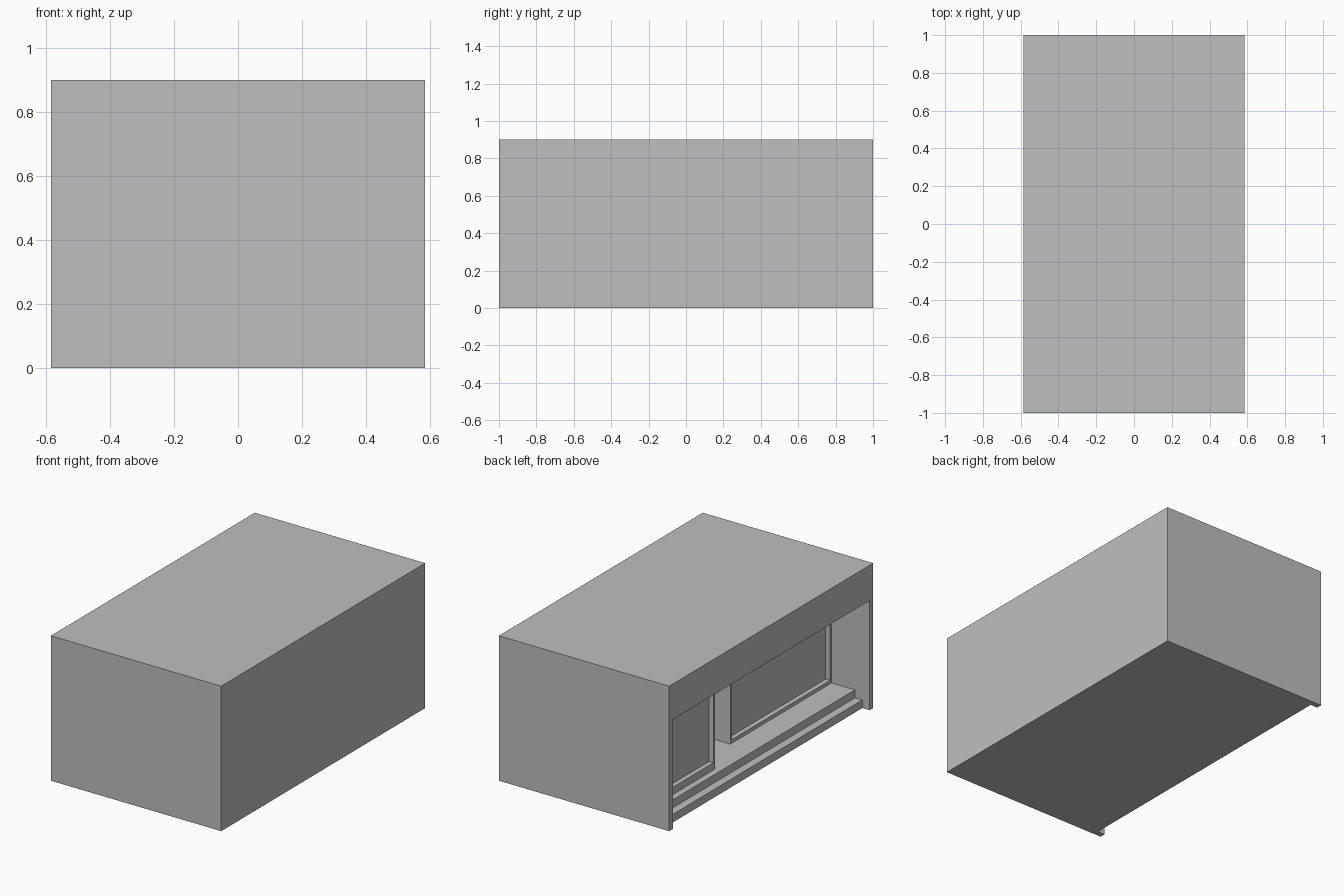
import bpy
import bmesh

old = bpy.data.objects.get("Cube")
if old:
    bpy.data.objects.remove(old, do_unlink=True)

# One plain grey for the whole building
grey = bpy.data.materials.new("plain_grey")
grey.use_nodes = True
colour = (0.52, 0.52, 0.52, 1)
grey.diffuse_color = colour
grey.node_tree.nodes["Principled BSDF"].inputs["Base Color"].default_value = colour

HALF_W, HALF_L = 0.585, 1.0
WIDTH, LENGTH = 2 * HALF_W, 2 * HALF_L
CEILING, HEIGHT = 0.68, 0.9
FLOOR, STEP, PIER = 0.1, 0.05, 0.035
REVEAL, STILE = 0.03, 0.017

# Depth u runs inward from the shop side, v runs along it from the back end
SMALL_U, SMALL_END = 0.14, 0.65
LARGE_U, LARGE_START = 0.26, 0.97
DOOR_U = 0.45


def prism(name, plan, z0, z1):
    """Extrude a (u, v) outline from z0 to z1."""
    bm = bmesh.new()
    base = [bm.verts.new((u - HALF_W, HALF_L - v, z0)) for u, v in plan]
    face = bm.faces.new(base)
    up = bmesh.ops.extrude_face_region(bm, geom=[face])["geom"]
    for vert in (g for g in up if isinstance(g, bmesh.types.BMVert)):
        vert.co.z = z1
    bmesh.ops.recalc_face_normals(bm, faces=bm.faces)
    mesh = bpy.data.meshes.new(name)
    bm.to_mesh(mesh)
    bm.free()
    mesh.materials.append(grey)
    obj = bpy.data.objects.new(name, mesh)
    bpy.context.collection.objects.link(obj)
    return obj


def box(name, u0, u1, v0, v1, z0, z1):
    return prism(name, [(u0, v0), (u1, v0), (u1, v1), (u0, v1)], z0, z1)


def frame(name, u, v0, v1, sill):
    """Four bars standing proud of the recessed pane."""
    u1 = u + REVEAL
    low, high = FLOOR + sill, CEILING - STILE
    box(name + "_sill", u, u1, v0, v1, FLOOR, low)
    box(name + "_head", u, u1, v0, v1, high, CEILING)
    box(name + "_back_stile", u, u1, v0, v0 + STILE, low, high)
    box(name + "_front_stile", u, u1, v1 - STILE, v1, low, high)


# Solid walls with the stepped shopfront recess in plan
far = LENGTH - PIER
small_pane, large_pane, door_pane = (d + REVEAL for d in (SMALL_U, LARGE_U, DOOR_U))
prism("walls", [
    (0, 0), (WIDTH, 0), (WIDTH, LENGTH), (0, LENGTH),
    (0, far), (large_pane, far), (large_pane, LARGE_START),
    (door_pane, LARGE_START), (door_pane, SMALL_END),
    (small_pane, SMALL_END), (small_pane, PIER), (0, PIER),
], 0, CEILING)

# Roof and lintel block
box("roof_block", 0, WIDTH, 0, LENGTH, CEILING, HEIGHT)

# Porch floor and lower step
box("porch_floor", 2 * STEP, door_pane, PIER, far, 0, FLOOR)
box("lower_step", STEP, 2 * STEP, PIER, far, 0, STEP)

# Window and door frames
frame("small_window", SMALL_U, PIER, SMALL_END, 0.045)
frame("large_window", LARGE_U, LARGE_START, far, 0.022)
frame("door", DOOR_U, SMALL_END, LARGE_START, 0.022)
